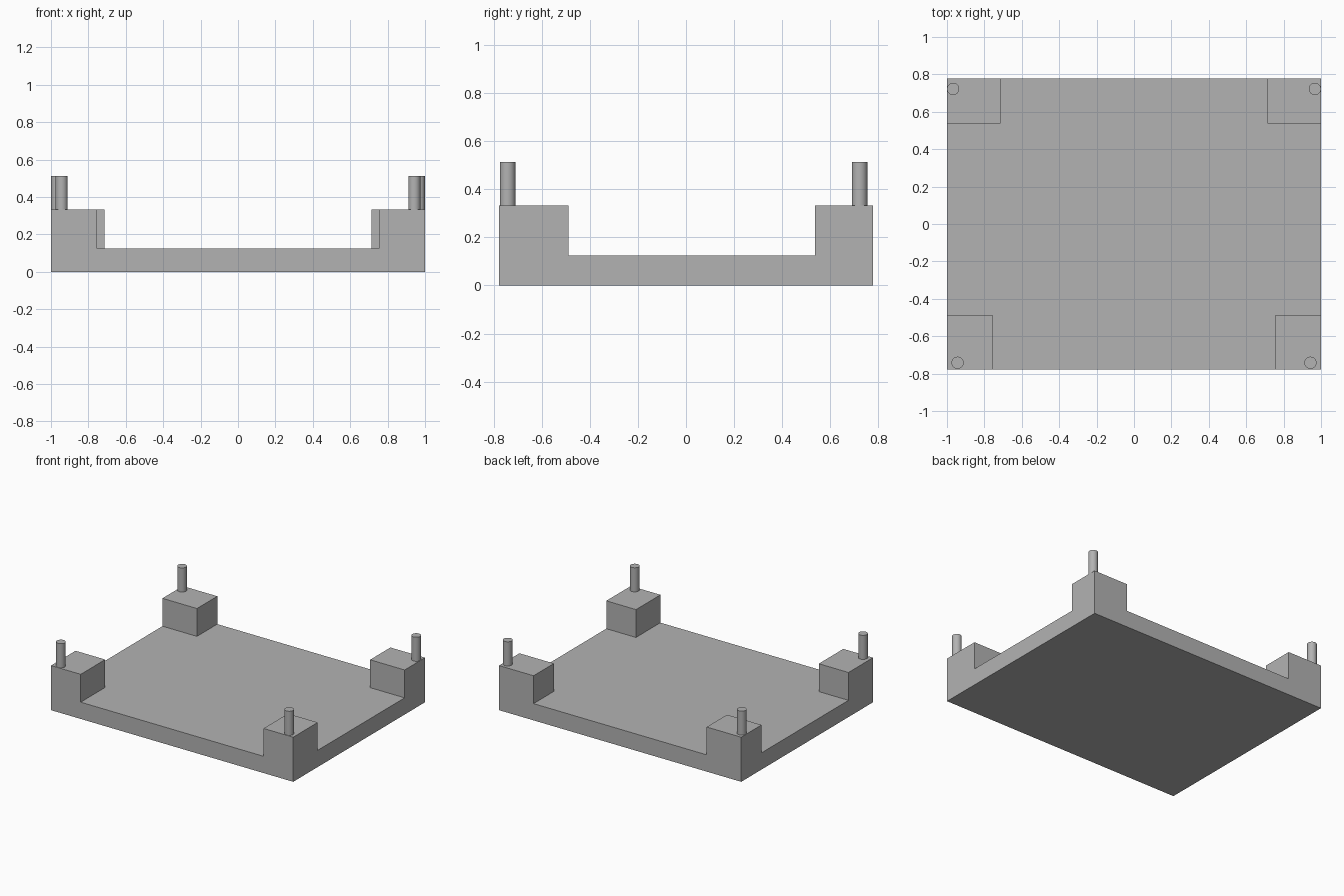
import bpy, bmesh, math
from mathutils import Vector

cube = bpy.data.objects.get("Cube")
if cube:
    bpy.data.objects.remove(cube, do_unlink=True)

HALF_Y, BASE_TOP, POST_TOP, PIN_TOP, PIN_R = 0.777, 0.125, 0.333, 0.513, 0.0325
# Per row: side of y, inner x edge, inner y edge, pin x, pin y
ROWS = {"front": (-1, 0.755, 0.488, 0.943, -0.742),
        "back": (1, 0.715, 0.537, 0.967, 0.722)}

grey = bpy.data.materials.new("plain grey")
grey.use_nodes = True
colour = (0.45, 0.45, 0.45, 1)
grey.diffuse_color = colour
grey.node_tree.nodes["Principled BSDF"].inputs["Base Color"].default_value = colour


def in_corner(p):
    return any(p.y * s > iy and abs(p.x) > ix for s, ix, iy, _, _ in ROWS.values())


# Tray: a slab whose top is cut at the post edges, with the corners raised
bm = bmesh.new()
bmesh.ops.create_cube(bm, size=1)
bmesh.ops.scale(bm, vec=(2, 2 * HALF_Y, BASE_TOP), verts=bm.verts)
bmesh.ops.translate(bm, vec=(0, 0, BASE_TOP / 2), verts=bm.verts)
for s, ix, iy, _, _ in ROWS.values():
    for co, no in (((ix, 0, 0), (1, 0, 0)), ((-ix, 0, 0), (1, 0, 0)),
                   ((0, s * iy, 0), (0, 1, 0))):
        geom = bm.verts[:] + bm.edges[:] + bm.faces[:]
        bmesh.ops.bisect_plane(bm, geom=geom, plane_co=co, plane_no=no)
bm.normal_update()
corners = [f for f in bm.faces if f.normal.z > 0.9 and in_corner(f.calc_center_median())]
raised = bmesh.ops.extrude_face_region(bm, geom=corners)["geom"]
for v in raised:
    if isinstance(v, bmesh.types.BMVert):
        v.co.z = POST_TOP
bmesh.ops.recalc_face_normals(bm, faces=bm.faces)
bmesh.ops.dissolve_limit(bm, angle_limit=math.radians(1), verts=bm.verts, edges=bm.edges)
mesh = bpy.data.meshes.new("tray")
bm.to_mesh(mesh)
bm.free()
mesh.materials.append(grey)
tray = bpy.data.objects.new("tray", mesh)
bpy.context.collection.objects.link(tray)

# Round pins standing on the corner posts
for row, (_, _, _, px, py) in ROWS.items():
    for side, sx in (("left", 1), ("right", -1)):
        bpy.ops.mesh.primitive_cylinder_add(
            vertices=48, radius=PIN_R, depth=PIN_TOP - POST_TOP,
            location=Vector((sx * px, py, (PIN_TOP + POST_TOP) / 2)))
        pin = bpy.context.object
        pin.name = f"{row}_{side}_pin"
        pin.data.materials.append(grey)
        bpy.ops.object.shade_smooth_by_angle(angle=math.radians(30))
